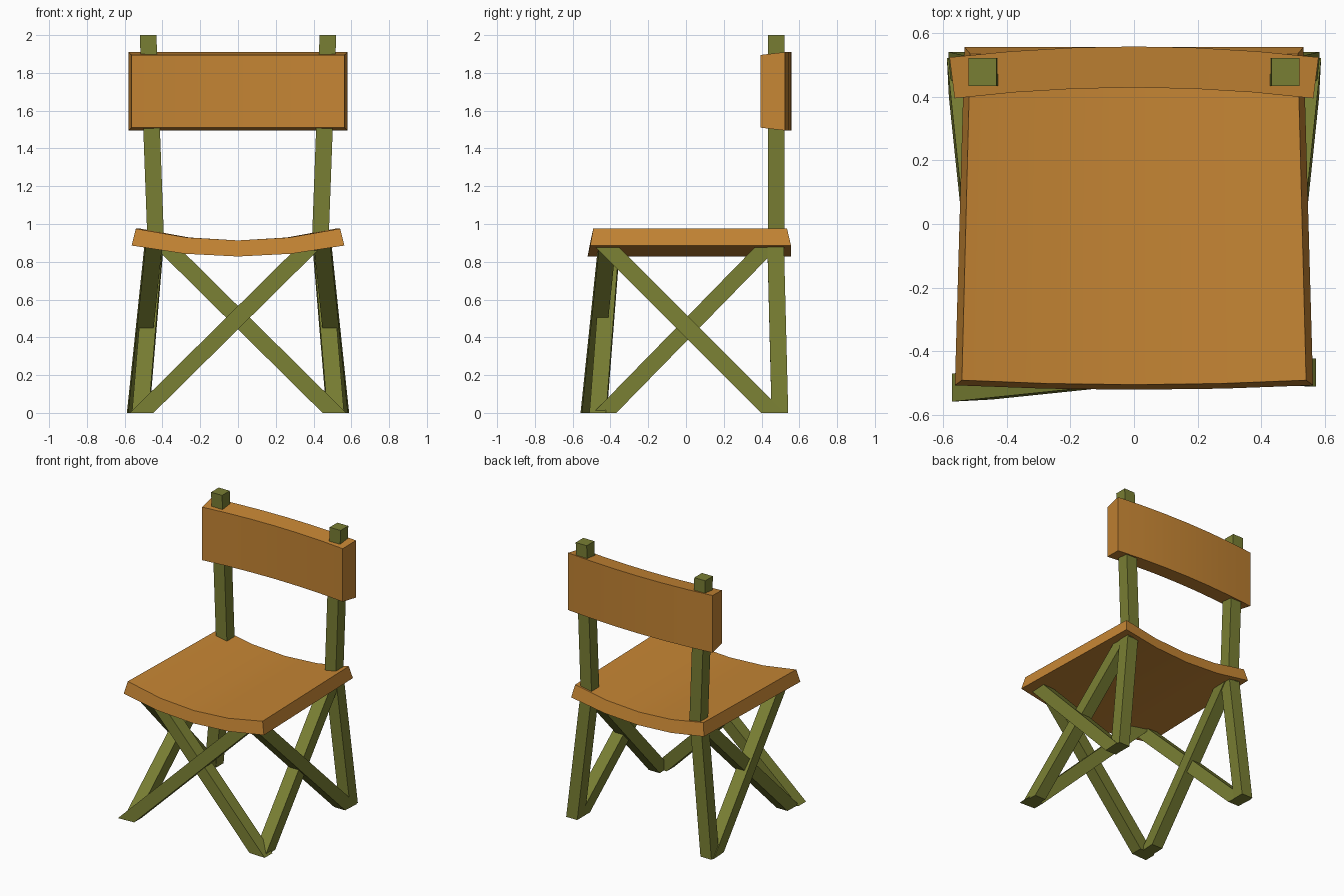
import bpy, bmesh, math
from mathutils import Vector

if "Cube" in bpy.data.objects:
    bpy.data.objects.remove(bpy.data.objects["Cube"])


def material(name, rgb):
    m = bpy.data.materials.new(name)
    m.diffuse_color = (*rgb, 1.0)
    m.use_nodes = True
    m.node_tree.nodes["Principled BSDF"].inputs["Base Color"].default_value = m.diffuse_color
    return m


WOOD = material("warm tan", (0.56, 0.235, 0.034))
GREEN = material("olive green", (0.19, 0.21, 0.033))


def finish(name, bm, mat, smooth=False):
    bmesh.ops.recalc_face_normals(bm, faces=bm.faces)
    me = bpy.data.meshes.new(name)
    bm.to_mesh(me)
    bm.free()
    me.materials.append(mat)
    ob = bpy.data.objects.new(name, me)
    bpy.context.collection.objects.link(ob)
    if smooth:
        bpy.ops.object.select_all(action='DESELECT')
        ob.select_set(True)
        bpy.context.view_layer.objects.active = ob
        bpy.ops.object.shade_smooth_by_angle(angle=math.radians(30))
    return ob


def loft(name, rings, mat, smooth=False):
    """Solid through four-sided rings, closed at both ends."""
    bm = bmesh.new()
    rows = [[bm.verts.new(p) for p in r] for r in rings]
    for a, b in zip(rows, rows[1:]):
        for i in range(4):
            j = (i + 1) % 4
            bm.faces.new((a[i], a[j], b[j], b[i]))
    bm.faces.new(rows[0])
    bm.faces.new(rows[-1])
    return finish(name, bm, mat, smooth)


def bar(name, p, q, facing, z0=0.0, z1=0.875, w=0.088):
    """Square bar through p and q, cut level at heights z0 and z1."""
    p, q = Vector(p), Vector(q)
    d = (q - p).normalized()
    u = d.cross(Vector(facing)).normalized()
    v = d.cross(u)
    corners = [p + (u * a + v * b) * w / 2
               for a, b in ((-1, -1), (1, -1), (1, 1), (-1, 1))]
    rings = [[c + d * ((z - c.z) / d.z) for c in corners] for z in (z0, z1)]
    return loft(name, rings, GREEN)


X, Y = (1, 0, 0), (0, 1, 0)

for s, side in ((-1, "left"), (1, "right")):
    # back posts, bent at the seat
    bar(f"{side}_back_post", (s * 0.434, 0.478, 0.87), (s * 0.476, 0.478, 2), Y,
        z0=0.87, z1=2.0)
    bar(f"{side}_back_leg", (s * 0.539, 0.497, 0), (s * 0.445, 0.475, 0.87), Y, z1=0.89)
    # crossed bars at the side
    bar(f"{side}_side_bar_from_back", (s * 0.541, 0.46, 0), (s * 0.45, -0.41, 0.87), X)
    bar(f"{side}_side_bar_from_front", (s * 0.515, -0.43, 0), (s * 0.442, 0.42, 0.87), X)

# crossed bars at the front, one slightly ahead of the other
bar("front_bar_from_left", (-0.51, -0.511, 0), (0.37, -0.42, 0.87), Y)
bar("front_bar_from_right", (0.51, -0.465, 0), (-0.37, -0.397, 0.87), Y)

# seat: dished across, narrower at the back, wider underneath
seat = []
for t in (-1, -0.5, 0, 0.5, 1):
    top, low = 0.913 + 0.062 * t * t, 0.828 + 0.058 * t * t
    fy = 0.014 * t * t
    seat.append([
        (0.541 * t, -0.505 + fy, top), (0.515 * t, 0.535, top),
        (0.533 * t, 0.556, low), (0.563 * t, -0.521 + fy, low)])
loft("seat", seat, WOOD, True)

# backrest: curved toward the front at its ends, larger on its back face
rest = []
for t in (-1, -0.67, -0.33, 0, 0.33, 0.67, 1):
    c = 0.034 * t * t
    f, b = 0.429 - c, 0.558 - c
    rest.append([
        (0.564 * t, f, 1.51), (0.564 * t, f, 1.895),
        (0.58 * t, b, 1.91), (0.58 * t, b, 1.495)])
loft("backrest", rest, WOOD, True)
